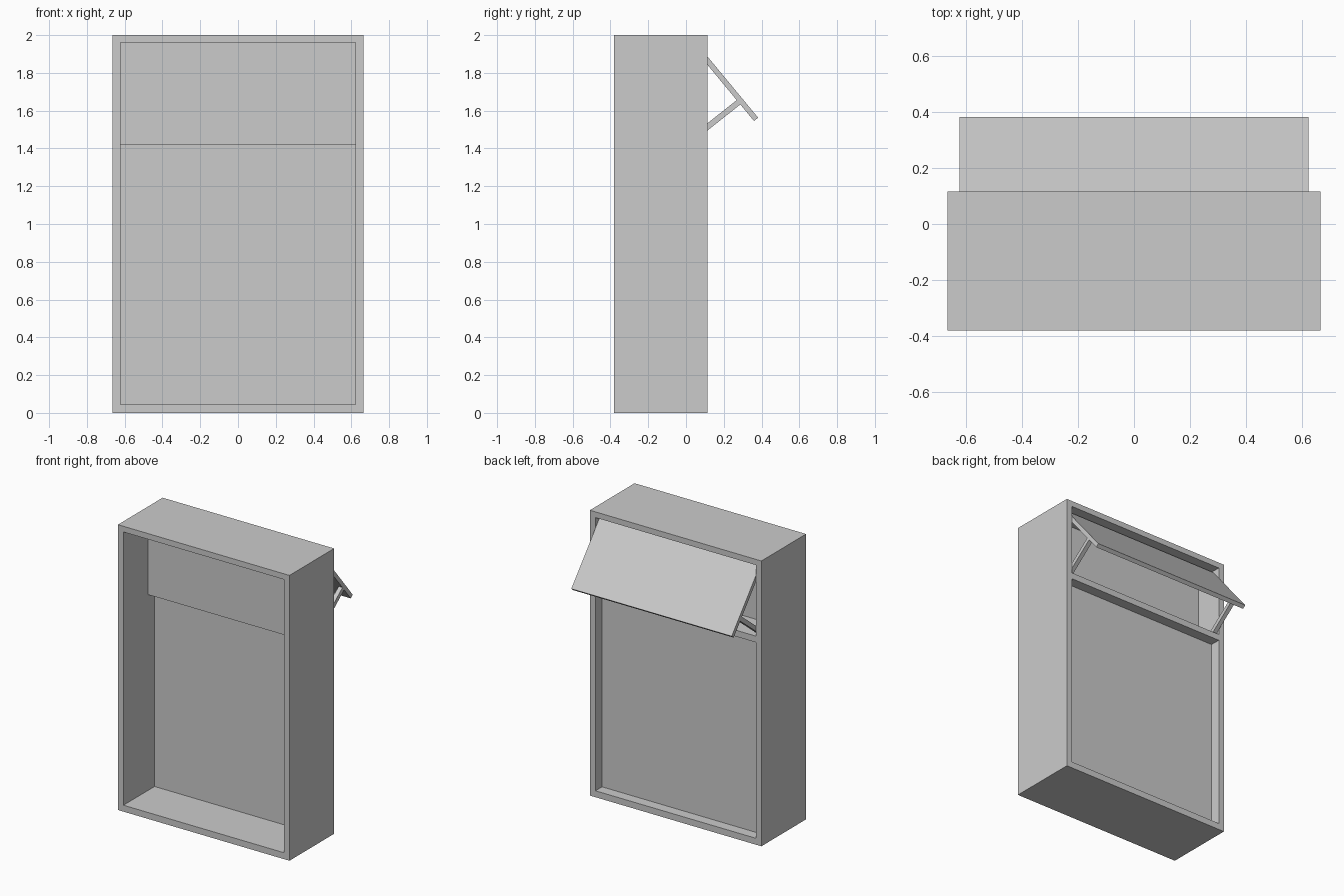
import bpy, bmesh

if "Cube" in bpy.data.objects:
    bpy.data.objects.remove(bpy.data.objects["Cube"])

BACK, FRONT = 0.115, -0.38
HALF, IN = 0.665, 0.622          # outer and inner half width
BOTTOM, TOP = 0.045, 1.96        # opening height


def add_mesh(name, bm):
    bmesh.ops.recalc_face_normals(bm, faces=bm.faces)
    mesh = bpy.data.meshes.new(name)
    bm.to_mesh(mesh)
    bm.free()
    obj = bpy.data.objects.new(name, mesh)
    bpy.context.collection.objects.link(obj)
    return obj


def prism(name, profile, x0, x1):
    """Extrude a closed (y, z) profile along x."""
    bm = bmesh.new()
    face = bm.faces.new([bm.verts.new((x0, y, z)) for y, z in profile])
    ext = bmesh.ops.extrude_face_region(bm, geom=[face])["geom"]
    moved = [v for v in ext if isinstance(v, bmesh.types.BMVert)]
    bmesh.ops.translate(bm, verts=moved, vec=(x1 - x0, 0, 0))
    return add_mesh(name, bm)


def ring(name, y0, y1):
    """Rectangular frame: quads between the outer and inner loops."""
    bm = bmesh.new()
    outer = [(-HALF, 0), (HALF, 0), (HALF, 2), (-HALF, 2)]
    inner = [(-IN, BOTTOM), (IN, BOTTOM), (IN, TOP), (-IN, TOP)]
    loops = [[bm.verts.new((x, y, z)) for x, z in pts]
             for pts, y in ((outer, y0), (inner, y0), (inner, y1), (outer, y1))]
    for a, b in zip(loops, loops[1:] + loops[:1]):
        for i in range(4):
            j = (i + 1) % 4
            bm.faces.new((a[i], a[j], b[j], b[i]))
    return add_mesh(name, bm)


def bar(y0, z0, y1, z1, t):
    """Profile of a straight bar of thickness t between two points."""
    dy, dz = y1 - y0, z1 - z0
    length = (dy * dy + dz * dz) ** 0.5
    ny, nz = -dz / length * t / 2, dy / length * t / 2
    return [(y0 + ny, z0 + nz), (y1 + ny, z1 + nz),
            (y1 - ny, z1 - nz), (y0 - ny, z0 - nz)]


# Deep outer window frame
ring("outer_frame", FRONT, BACK)

# Fixed lower pane
prism("lower_pane", [(-0.036, BOTTOM), (0.042, BOTTOM), (0.042, 1.42), (-0.036, 1.42)], -IN, IN)

# L-shaped recess: transom shelf plus upper inner panel
prism("transom_and_upper_panel",
      [(-0.109, 1.418), (BACK, 1.418), (BACK, 1.462),
       (-0.092, 1.462), (-0.092, TOP), (-0.109, TOP)], -IN, IN)

# Tilted opening flap
prism("tilted_flap", bar(0.052, 1.939, 0.371, 1.554, 0.028), -IN, IN)

# Support arms on both sides
for side, label in ((-1, "left"), (1, "right")):
    prism("support_arm_" + label, bar(0.068, 1.478, 0.279, 1.645, 0.03),
          side * (IN - 0.03), side * IN)
